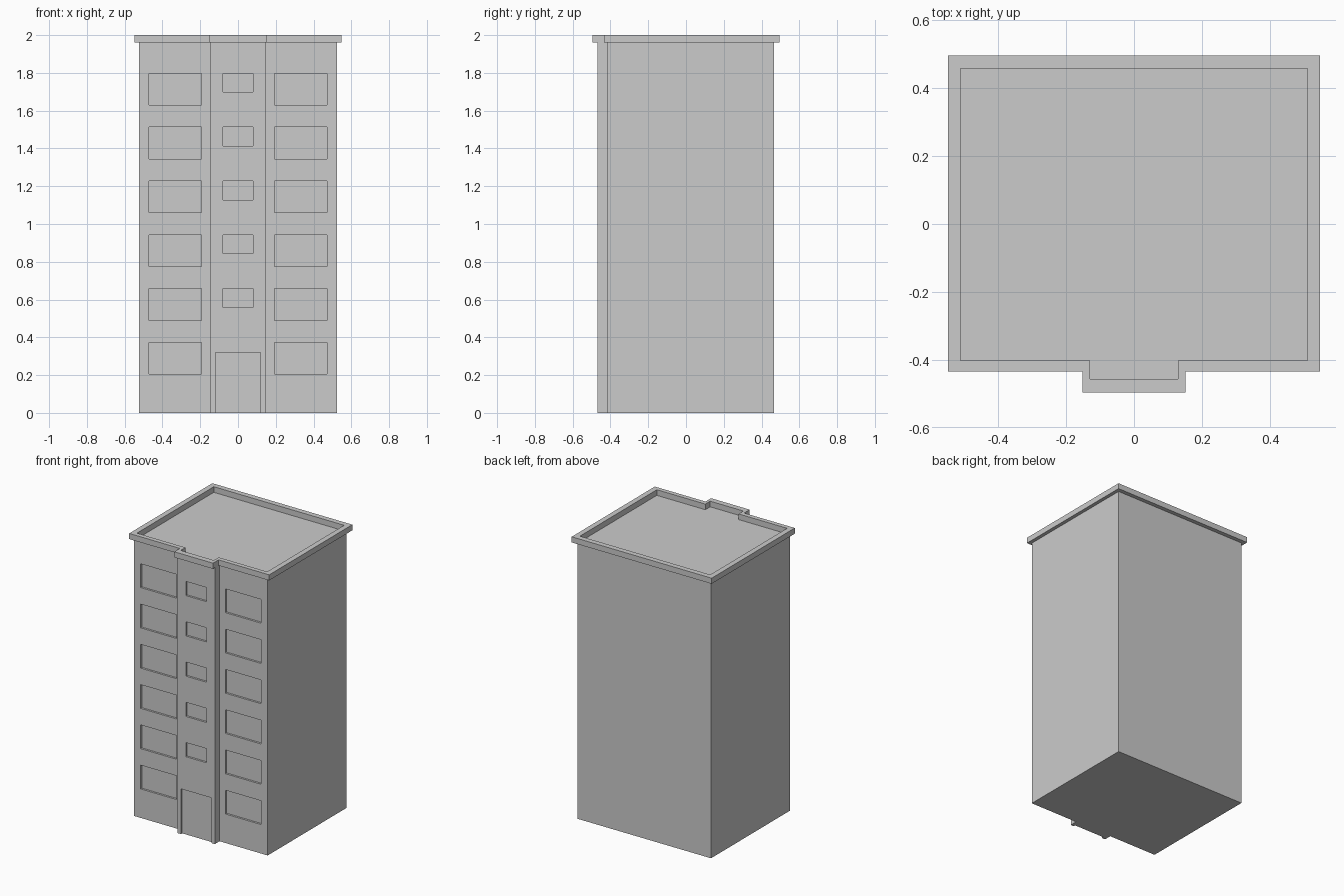
import bpy, bmesh

if "Cube" in bpy.data.objects:
    bpy.data.objects.remove(bpy.data.objects["Cube"])


def outline(w, back, front, bay_w, bay_front):
    """Counter-clockwise T-shaped plan: rectangle with a central front bay."""
    return [(w, back), (-w, back), (-w, front), (-bay_w, front),
            (-bay_w, bay_front), (bay_w, bay_front), (bay_w, front), (w, front)]


def finish(bm, name):
    bmesh.ops.recalc_face_normals(bm, faces=bm.faces)
    mesh = bpy.data.meshes.new(name)
    bm.to_mesh(mesh)
    bm.free()
    obj = bpy.data.objects.new(name, mesh)
    bpy.context.collection.objects.link(obj)
    return obj


def loop(bm, pts, z):
    return [bm.verts.new((x, y, z)) for x, y in pts]


def bridge(bm, a, b):
    n = len(a)
    for i in range(n):
        j = (i + 1) % n
        bm.faces.new((a[i], a[j], b[j], b[i]))


def box(bm, x0, x1, y0, y1, z0, z1):
    pts = [(x0, y0), (x1, y0), (x1, y1), (x0, y1)]
    lo, hi = loop(bm, pts, z0), loop(bm, pts, z1)
    bridge(bm, lo, hi)
    bm.faces.new(lo[::-1])
    bm.faces.new(hi)


WALL_TOP, TOP = 1.96, 2.0
FRONT, BAY_FRONT = -0.415, -0.468
DEPTH = 0.014      # depth of window and door recesses
PITCH = 0.285      # storey height

# Tower body with flat roof
bm = bmesh.new()
plan = outline(0.523, 0.467, FRONT, 0.146, BAY_FRONT)
low, high = loop(bm, plan, 0), loop(bm, plan, WALL_TOP)
bridge(bm, low, high)
bm.faces.new(low[::-1])
bm.faces.new(high)
body = finish(bm, "tower_body")

# Recess cutters: wide side windows, small bay windows, entrance
bm = bmesh.new()
for row in range(6):
    z = 0.205 + PITCH * row
    for side in (-1, 1):
        a, b = sorted((side * 0.192, side * 0.472))
        box(bm, a, b, FRONT - 0.03, FRONT + DEPTH, z, z + 0.168)
    if row > 0:
        box(bm, -0.08, 0.08, BAY_FRONT - 0.03, BAY_FRONT + DEPTH, z + 0.068, z + 0.168)
box(bm, -0.12, 0.12, BAY_FRONT - 0.03, BAY_FRONT + DEPTH, -0.05, 0.32)
cutter = finish(bm, "recess_cutter")
cutter.hide_render = True

mod = body.modifiers.new("recesses", 'BOOLEAN')
mod.operation = 'DIFFERENCE'
mod.solver = 'EXACT'
mod.object = cutter
bpy.context.view_layer.objects.active = body
bpy.ops.object.modifier_apply(modifier=mod.name)
bpy.data.objects.remove(cutter)

# Overhanging parapet ring around the roof
bm = bmesh.new()
outer = outline(0.548, 0.496, -0.434, 0.151, -0.496)
inner = outline(0.51, 0.458, -0.402, 0.13, -0.456)
rings = [loop(bm, p, z) for p, z in
         ((outer, WALL_TOP), (outer, TOP), (inner, TOP), (inner, WALL_TOP))]
for i in range(4):
    bridge(bm, rings[i], rings[(i + 1) % 4])
finish(bm, "parapet")
